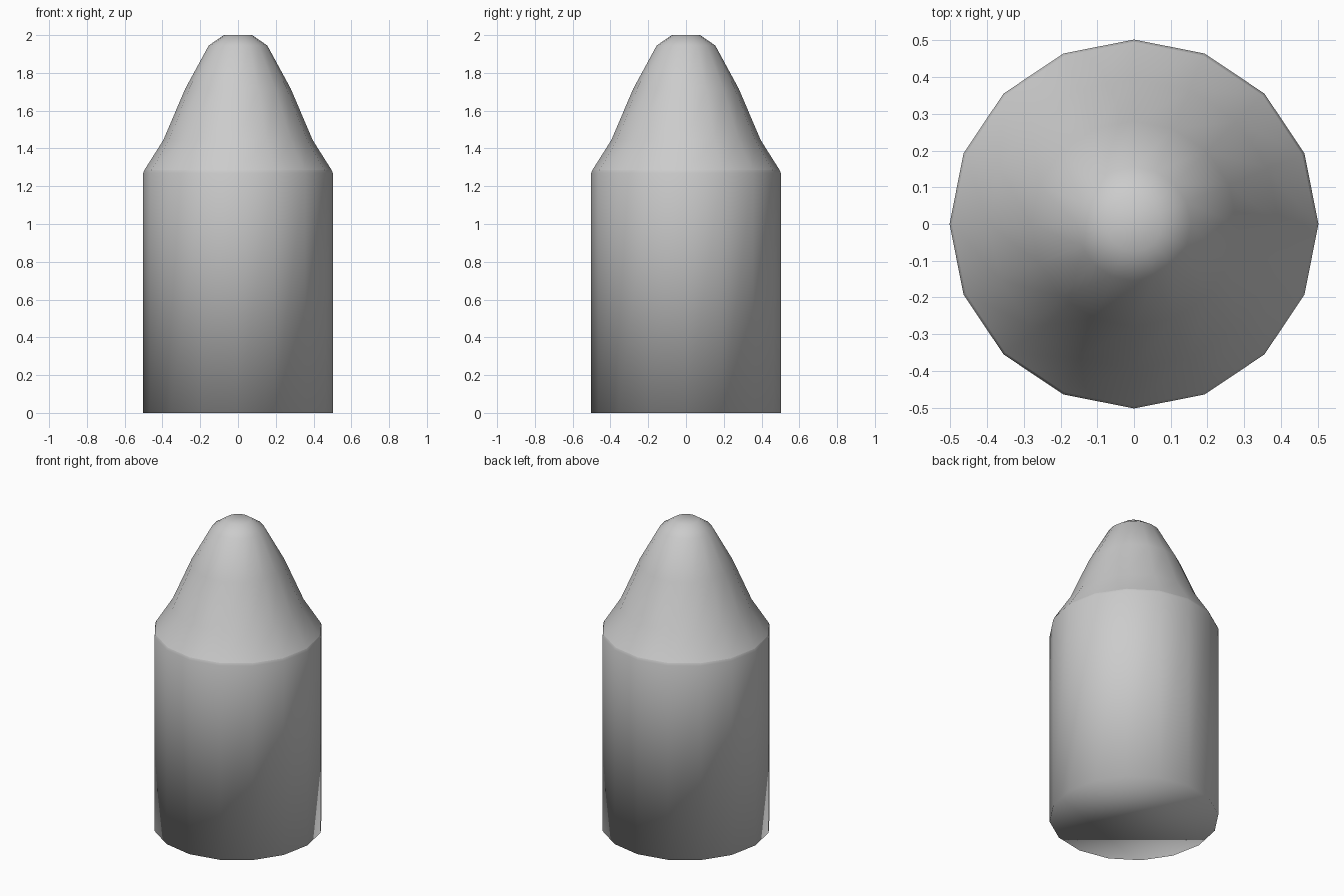
import bpy, bmesh, math

if "Cube" in bpy.data.objects:
    bpy.data.objects.remove(bpy.data.objects["Cube"])

SIDES = 16


def lathe(name, profile, cap_bottom=False, cap_top=False):
    """Spin (radius, height) points into a smooth 16-sided shell."""
    bm = bmesh.new()
    rings = []
    for r, z in profile:
        rings.append([bm.verts.new((r * math.cos(2 * math.pi * i / SIDES),
                                    r * math.sin(2 * math.pi * i / SIDES), z))
                      for i in range(SIDES)])
    for low, high in zip(rings, rings[1:]):
        for i in range(SIDES):
            j = (i + 1) % SIDES
            bm.faces.new((low[i], low[j], high[j], high[i]))
    if cap_bottom:
        bm.faces.new(rings[0][::-1])
    if cap_top:
        bm.faces.new(rings[-1])
    for f in bm.faces:
        f.smooth = True
    mesh = bpy.data.meshes.new(name)
    bm.to_mesh(mesh)
    bm.free()
    obj = bpy.data.objects.new(name, mesh)
    bpy.context.collection.objects.link(obj)
    return obj


# Straight casing with a thin rim at the shoulder
lathe("casing", [(0.502, 0), (0.502, 1.27), (0.496, 1.285)], cap_bottom=True)

# Tapered nose with a small flat tip
lathe("nose_cone", [(0.496, 1.285), (0.395, 1.445), (0.28, 1.715),
                    (0.155, 1.945), (0.075, 2.0)], cap_top=True)
